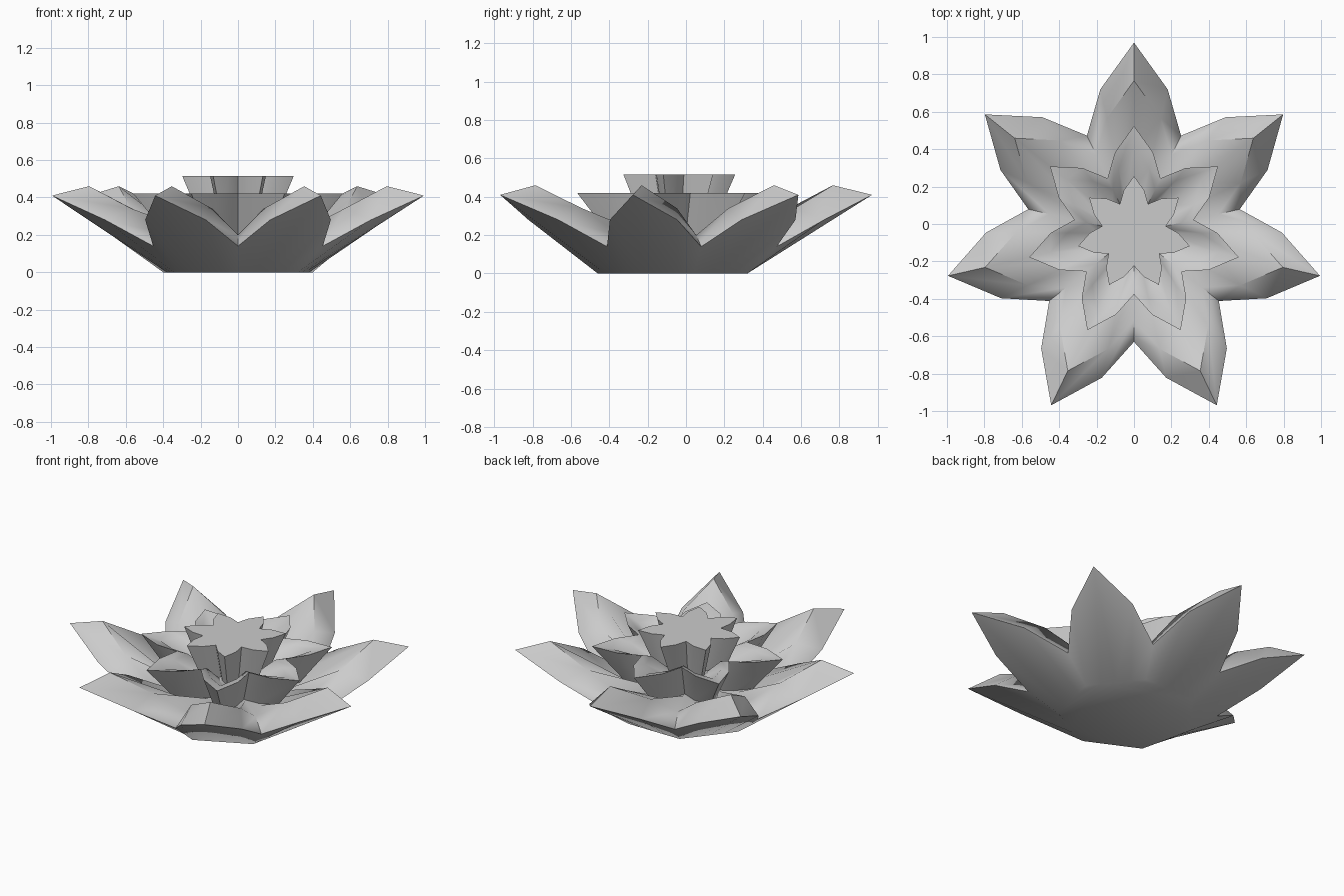
import bpy, bmesh, math
from mathutils import Matrix

if "Cube" in bpy.data.objects:
    bpy.data.objects.remove(bpy.data.objects["Cube"])

PETALS = 7
CENTRE_Y = -0.05
# half-petal outline of the widest rim: radial distance and sideways offset
TIP, SIDE, VALLEY = 1.02, (0.77, 0.18), 0.58


def petal_ring(bm, tip, side, valley):
    """Star ring; tip and valley are (radius, z), side is (radius, offset, z)."""
    verts = []
    for i in range(PETALS):
        a = math.pi / 2 + i * math.tau / PETALS
        b = a + math.pi / PETALS
        points = [(a, side[0], -side[1], side[2]), (a, tip[0], 0, tip[1]),
                  (a, side[0], side[1], side[2]), (b, valley[0], 0, valley[1])]
        for ang, r, off, z in points:
            co = Matrix.Rotation(ang, 3, 'Z') @ Matrix(((1, 0, 0), (0, 1, 0), (0, 0, 1))).col[0] * r
            verts.append(bm.verts.new((co.x - math.sin(ang) * off,
                                       CENTRE_Y + co.y + math.cos(ang) * off, z)))
    return verts


def star(scale, tip_z, side_z=None, valley_z=None):
    side_z = tip_z if side_z is None else side_z
    valley_z = tip_z if valley_z is None else valley_z
    return ((TIP * scale, tip_z), (SIDE[0] * scale, SIDE[1] * scale, side_z),
            (VALLEY * scale, valley_z))


def petal_layer(name, profile, cap_start=False, cap_end=False):
    """Bridge the rings of a profile into one smooth layer of petals."""
    bm = bmesh.new()
    rings = [petal_ring(bm, *p) for p in profile]
    for low, high in zip(rings, rings[1:]):
        n = len(low)
        for i in range(n):
            j = (i + 1) % n
            bm.faces.new((low[i], low[j], high[j], high[i]))
    if cap_start:
        bm.faces.new(rings[0][::-1])
    if cap_end:
        bm.faces.new(rings[-1])
    mesh = bpy.data.meshes.new(name)
    bm.to_mesh(mesh)
    bm.free()
    obj = bpy.data.objects.new(name, mesh)
    bpy.context.collection.objects.link(obj)
    bpy.ops.object.select_all(action='DESELECT')
    obj.select_set(True)
    bpy.context.view_layer.objects.active = obj
    bpy.ops.object.shade_smooth_by_angle(angle=math.radians(50))
    return obj


# Wide outer petals rising from a seven-sided base, with a sloped rim and floor
base = ((0.37, 0.0), (0.37, 0.09, 0.0), (0.41, 0.0))
petal_layer("outer_petals",
            [base, star(1.0, 0.41, 0.28, 0.14), star(0.8, 0.46, 0.34, 0.2),
             star(0.42, 0.2)], cap_start=True, cap_end=True)

# Middle petals flaring to a level rim, hollow inside
petal_layer("middle_petals",
            [star(0.38, 0.2), star(0.563, 0.42), star(0.45, 0.4), star(0.24, 0.29)],
            cap_end=True)

# Closed inner bud
petal_layer("inner_bud", [star(0.2, 0.28), star(0.3, 0.515)], cap_end=True)
